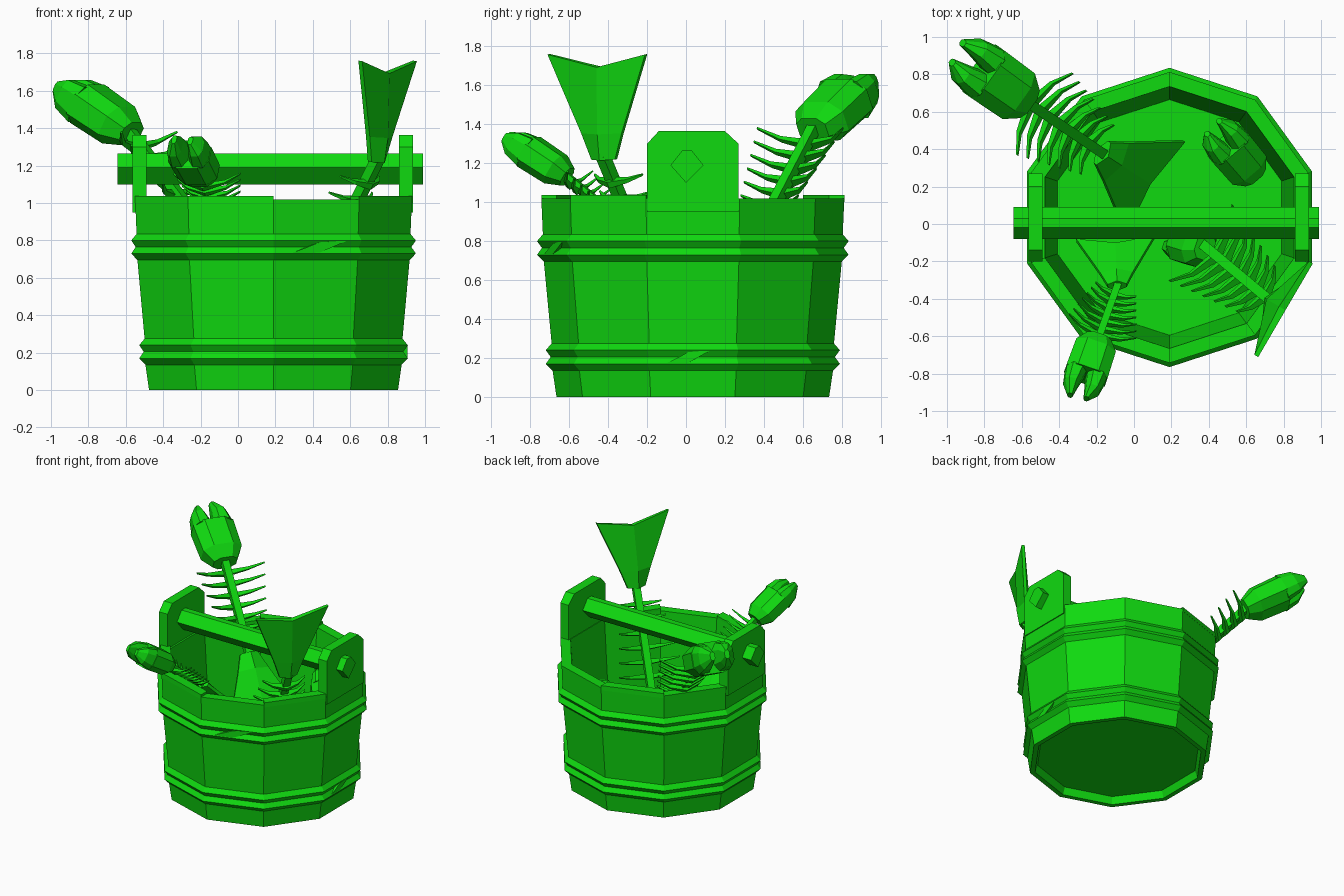
import bpy, bmesh, math
from mathutils import Vector

cube = bpy.data.objects.get("Cube")
if cube:
    bpy.data.objects.remove(cube)

green = bpy.data.materials.new("bright_green")
green.use_nodes = True
green.diffuse_color = (0.005, 0.7, 0.005, 1)
green.node_tree.nodes["Principled BSDF"].inputs["Base Color"].default_value = green.diffuse_color

CENTRE = Vector((0.19, 0.035, 0))
SIDES = 10
UP = Vector((0, 0, 1))


def build(name, lofts):
    """Join closed lofts, each a list of equal-length rings, in one object."""
    bm = bmesh.new()
    for rings in lofts:
        vs = [[bm.verts.new(p) for p in ring] for ring in rings]
        n = len(vs[0])
        for a, b in zip(vs, vs[1:]):
            for i in range(n):
                j = (i + 1) % n
                bm.faces.new((a[i], a[j], b[j], b[i]))
        bm.faces.new(vs[0][::-1])
        bm.faces.new(vs[-1])
    bmesh.ops.recalc_face_normals(bm, faces=bm.faces)
    mesh = bpy.data.meshes.new(name)
    bm.to_mesh(mesh)
    bm.free()
    mesh.materials.append(green)
    obj = bpy.data.objects.new(name, mesh)
    bpy.context.collection.objects.link(obj)
    return obj


def wall_point(k, f, r, z):
    """Point a fraction f along facet k of the bucket."""
    def corner(i):
        a = math.pi / 2 + math.tau * i / SIDES
        return Vector((r * math.cos(a), r * math.sin(a), z))
    return CENTRE + corner(k).lerp(corner(k + 1), f)


# Bucket: hollow, with a recessed base and two double hoops
def hoop(z, r):
    return [(r - 0.035, z - 0.07), (r, z - 0.035), (r - 0.025, z),
            (r, z + 0.035), (r - 0.03, z + 0.07)]


profile = ([(0.64, 0.06), (0.66, 0), (0.70, 0)] + hoop(0.205, 0.755)
           + hoop(0.765, 0.80) + [(0.778, 1.02), (0.70, 1.02), (0.63, 0.1)])
build("bucket", [[[wall_point(k, 0, r, z) for k in range(SIDES)] for r, z in profile]])

# Taller staves on the rim
build("raised_staves", [
    [[wall_point(k, f, r, z) for f, r in ((0, 0.70), (0, 0.778), (1, 0.778), (1, 0.70))]
     for z in (1.0, 1.038)] for k in (0, 3, 4, 6)])

# Overlapping hoop ends
for name, k, f0, f1, z, r in (("upper_hoop_end", 5, 0.2, 0.85, 0.765, 0.797),
                              ("lower_hoop_end", 7, 0.2, 0.7, 0.205, 0.752)):
    mid = (f0 + f1) / 2
    outline = ((f0, z - 0.035), (mid, z - 0.03), (f1, z + 0.035), (mid, z + 0.025))
    build(name, [[[wall_point(k, f, q, h) for f, h in outline] for q in (r - 0.05, r)]])

# Handle plates and the bar between them
plate = ((-0.2, 0.95), (0.27, 0.95), (0.27, 1.3), (0.2, 1.365), (-0.14, 1.365), (-0.2, 1.3))
for name, x0, x1 in (("right_handle_plate", -0.565, -0.49), ("left_handle_plate", 0.86, 0.935)):
    build(name, [[[(x, y, z) for y, z in plate] for x in (x0, x1)]])
bar = ((0, 1.1), (0.09, 1.19), (0.03, 1.265), (-0.02, 1.265), (-0.08, 1.19))
build("handle_bar", [[[(x, y, z) for y, z in bar] for x in (-0.645, 0.99)]])


def axes(d):
    """Length direction, spread direction and thickness direction."""
    d = d.normalized()
    s = d.cross(UP).normalized()
    return d, s, d.cross(s)


def skull(name, base, tip):
    """Head with two open jaws."""
    size = (tip - base).length
    d, s, n = axes(tip - base)

    def ring(t, c, hs, hn):
        out = []
        for a, b in ((1, -0.5), (1, 0.5), (0.5, 1), (-0.5, 1),
                     (-1, 0.5), (-1, -0.5), (-0.5, -1), (0.5, -1)):
            out.append(base + size * (d * t + s * (c + hs * a) + n * hn * b))
        return out

    lofts = [[ring(0, 0, 0.17, 0.13), ring(0.18, 0, 0.28, 0.21), ring(0.62, 0, 0.29, 0.22)]]
    for side, end in ((1, 1), (-1, 0.97)):
        lofts.append([ring(0.6, 0.145 * side, 0.14, 0.2),
                      ring(0.82, 0.15 * side, 0.1, 0.16),
                      ring(end, 0.11 * side, 0.035, 0.06)])
    build(name, lofts)


def rib(p, s, n, d, length, thick):
    """Tapered bone bowed across the spine."""
    rings = []
    for u in (-1, -0.6, 0, 0.6, 1):
        c = p + s * length * u / 2 + n * length * 0.24 * (0.3 - u * u)
        w = thick * (1 - 0.75 * abs(u))
        rings.append([c + n * w * a + d * w * b * 0.8
                      for a, b in ((-1, -1), (1, -1), (1, 1), (-1, 1))])
    return rings


def fish_bones(name, nose, neck, root, tail_tip, size):
    nose, neck, root, tail_tip = map(Vector, (nose, neck, root, tail_tip))
    skull(name + "_skull", neck, nose)

    # Spine
    d, s, n = axes(neck - root)
    if n.z > 0:
        n = -n
    w = 0.027 * size
    square = [s * w * a + n * w * b for a, b in ((-1, -1), (1, -1), (1, 1), (-1, 1))]
    build(name + "_spine", [[[p + q for q in square] for p in (root - d * 0.03, neck + d * 0.03)]])

    # Ribs, longest near the head
    build(name + "_ribs", [
        rib(neck.lerp(root, 0.1 + 0.125 * i), s, n, d, size * (0.53 - 0.035 * i), 0.024 * size)
        for i in range(7)])

    # Tail fan: a flat wedge each side of a thicker middle ridge
    t, s, n = axes(tail_tip - root)
    long = (tail_tip - root).length
    lofts = []
    for side in (-1, 1):
        rings = []
        for along, mid, wide, thick in ((0, 0, 0.07, 0.05), (0.25, 0.25, 0.12, 0.055),
                                        (1, 0.88, 0.29, 0.02)):
            inner = root + t * long * mid
            outer = root + t * long * along + s * side * wide * size
            rings.append([inner + n * thick * size, inner - n * thick * size,
                          outer - n * 0.012, outer + n * 0.012])
        lofts.append(rings)
    build(name + "_tail", lofts)


# Three fish skeletons standing in the bucket
fish_bones("back_fish", (-0.95, 0.92, 1.63), (-0.57, 0.65, 1.37),
           (-0.17, 0.38, 0.85), (0.11, 0.2, 0.45), 1.0)
fish_bones("front_fish", (-0.3, -0.93, 1.34), (-0.19, -0.61, 1.13),
           (-0.09, -0.33, 0.9), (-0.1, -0.08, 0.62), 0.72)
fish_bones("upturned_fish", (0.2, -0.06, 0.12), (0.38, -0.12, 0.5),
           (0.74, -0.42, 1.22), (0.8, -0.455, 1.76), 1.0)

# Loose skull inside the bucket
skull("loose_skull", Vector((0.64, 0.26, 0.6)), Vector((0.42, 0.52, 0.85)))
